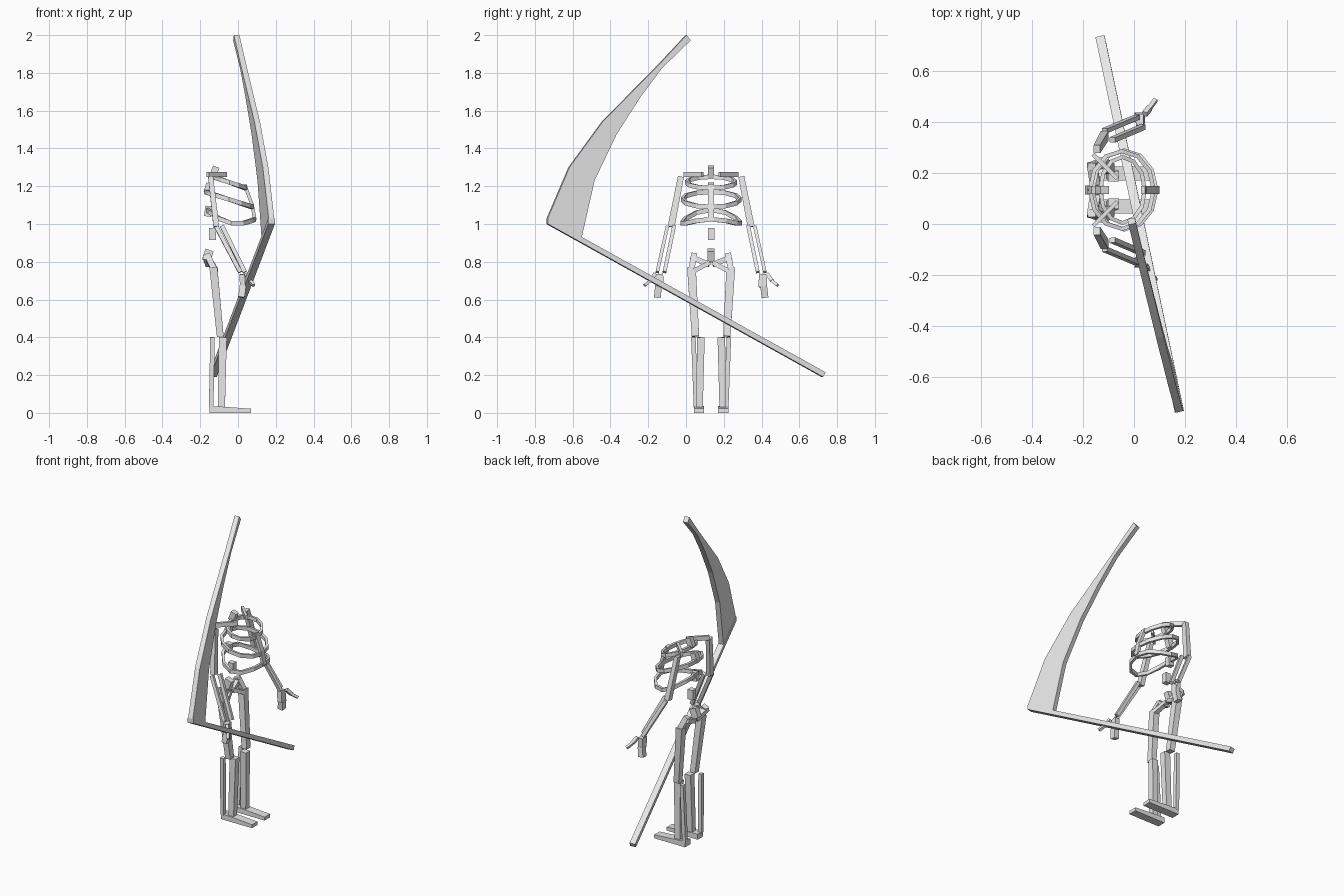
import bpy, bmesh, math
from mathutils import Vector as V

if "Cube" in bpy.data.objects:
    bpy.data.objects.remove(bpy.data.objects["Cube"])

MID = 0.133  # y of the skeleton's symmetry plane
grey = bpy.data.materials.new("pale_grey")
grey.diffuse_color = (0.8, 0.8, 0.8, 1)
grey.use_nodes = True
grey.node_tree.nodes["Principled BSDF"].inputs["Base Color"].default_value = grey.diffuse_color


def finish(name, bm):
    bmesh.ops.recalc_face_normals(bm, faces=bm.faces)
    me = bpy.data.meshes.new(name)
    bm.to_mesh(me)
    bm.free()
    me.materials.append(grey)
    ob = bpy.data.objects.new(name, me)
    bpy.context.collection.objects.link(ob)
    return ob


def sweep(name, loops, closed=False):
    """Skin a list of equal-length point loops."""
    bm = bmesh.new()
    vs = [[bm.verts.new(p) for p in lp] for lp in loops]
    n, m = len(vs), len(vs[0])
    for i in range(n if closed else n - 1):
        a, b = vs[i], vs[(i + 1) % n]
        for k in range(m):
            bm.faces.new((a[k], a[(k + 1) % m], b[(k + 1) % m], b[k]))
    if not closed:
        bm.faces.new(vs[0])
        bm.faces.new(vs[-1])
    return finish(name, bm)


CORNERS = ((-1, -1), (1, -1), (1, 1), (-1, 1))


def beam(name, p, q, w, d, taper=1.0):
    """Box bone from p to q; w is its sideways size, d its front-back size."""
    p, q = V(p), V(q)
    ax = (q - p).normalized()
    ref = V((1, 0, 0)) if abs(ax.x) < 0.8 else V((0, 0, 1))
    side = ax.cross(ref).normalized()
    fwd = side.cross(ax).normalized()
    sweep(name, [[c + side * a * w * s / 2 + fwd * b * d * s / 2 for a, b in CORNERS]
                 for c, s in ((p, 1.0), (q, taper))])


def prism(name, pts, off):
    """Flat outline thickened by the vector off, centred on the outline."""
    off = V(off)
    sweep(name, [[V(p) - off / 2 for p in pts], [V(p) + off / 2 for p in pts]])


def rib(name, x0, x1, ry, zback, zfront, sag, n=12):
    cx, rx = (x0 + x1) / 2, (x1 - x0) / 2
    loops = []
    for i in range(n):
        t = 2 * math.pi * i / n
        c, s = math.cos(t), math.sin(t)
        z = (zback + zfront) / 2 + (zfront - zback) / 2 * c - sag * s * s
        out = V((c / rx, s / ry, 0)).normalized()
        ctr = V((cx + (rx - 0.008) * c, MID + (ry - 0.008) * s, z))
        loops.append([ctr + out * a * 0.008 + V((0, 0, b * 0.012)) for a, b in CORNERS])
    sweep(name, loops, closed=True)


# Rib cage
rib("upper_rib", -0.14, 0.05, 0.137, 1.25, 1.19, 0.0)
rib("middle_rib", -0.18, 0.085, 0.160, 1.17, 1.09, 0.0)
rib("lower_rib", -0.17, 0.095, 0.163, 1.075, 1.025, 0.045)
beam("upper_sternum", (0.035, MID, 1.21), (0.075, MID, 1.10), 0.032, 0.018)
beam("lower_sternum", (0.075, MID, 1.10), (0.090, MID, 1.02), 0.032, 0.018)

# Spine
beam("neck", (-0.135, MID, 1.25), (-0.115, MID, 1.303), 0.032, 0.036)
beam("upper_vertebra", (-0.165, MID, 1.165), (-0.15, MID, 1.215), 0.032, 0.036)
beam("middle_vertebra", (-0.162, MID, 1.04), (-0.155, MID, 1.095), 0.032, 0.036)
beam("lower_vertebra", (-0.135, MID, 0.915), (-0.135, MID, 0.978), 0.034, 0.036)
beam("sacrum", (-0.17, MID, 0.805), (-0.15, MID, 0.862), 0.036, 0.045)

# Paired bones
for s, side in ((-1, "right"), (1, "left")):
    def at(x, off, z):
        return (x, MID + s * off, z)

    def bone(part, p, q, w, d, taper=1.0):
        beam(side + "_" + part, at(*p), at(*q), w, d, taper)

    # shoulder and arm
    bone("collarbone", (-0.16, 0.14, 1.262), (-0.065, 0.045, 1.262), 0.028, 0.016)
    bone("upper_arm", (-0.145, 0.160, 1.25), (-0.115, 0.212, 0.985), 0.032, 0.026, 1.15)
    bone("outer_forearm", (-0.115, 0.232, 0.985), (0.012, 0.285, 0.745), 0.018, 0.022)
    bone("inner_forearm", (-0.085, 0.196, 0.99), (0.036, 0.247, 0.745), 0.02, 0.022)
    bone("palm", (0.022, 0.276, 0.735), (0.026, 0.272, 0.665), 0.044, 0.03)
    bone("fingers", (0.026, 0.278, 0.672), (0.018, 0.285, 0.612), 0.036, 0.034)
    bone("thumb_base", (0.042, 0.297, 0.735), (0.062, 0.322, 0.70), 0.02, 0.02)
    bone("thumb_tip", (0.062, 0.322, 0.70), (0.084, 0.352, 0.675), 0.016, 0.016)

    # hip bones around an open triangle
    bone("hip_crest", (-0.165, 0.105, 0.825), (-0.15, 0.01, 0.785), 0.028, 0.04)
    bone("hip_front", (-0.145, 0.01, 0.795), (-0.12, 0.09, 0.752), 0.024, 0.03)
    bone("hip_side", (-0.165, 0.09, 0.84), (-0.125, 0.105, 0.755), 0.032, 0.032)

    # leg and foot
    bone("thigh", (-0.130, 0.104, 0.77), (-0.094, 0.083, 0.405), 0.046, 0.042, 0.85)
    bone("shin", (-0.080, 0.054, 0.40), (-0.088, 0.062, 0.03), 0.04, 0.042, 0.9)
    bone("rear_shin", (-0.135, 0.094, 0.40), (-0.142, 0.080, 0.03), 0.024, 0.024)
    prism(side + "_foot", [at(x, 0.064, z) for x, z in
          ((-0.15, 0), (0.07, 0), (0.07, 0.022), (-0.07, 0.032), (-0.15, 0.036))],
          (0, 0.054, 0))


# Scythe, drawn in its own slightly turned plane
def on_plane(y, z):
    return (0.035 - 0.223 * y - 0.021 * z, y, z)


NORMAL = V((1, 0.223, 0.021)).normalized()
prism("scythe_pole", [on_plane(y, z) for y, z in
      ((-0.735, 1.03), (0.735, 0.215), (0.722, 0.19), (-0.735, 1.0))], NORMAL * 0.036)
prism("scythe_blade", [on_plane(y, z) for y, z in
      ((-0.735, 1.03), (-0.62, 1.30), (-0.445, 1.54), (-0.14, 1.85), (0, 2.0),
       (0.022, 1.972), (-0.13, 1.825), (-0.245, 1.67), (-0.37, 1.475),
       (-0.487, 1.23), (-0.555, 0.93))], NORMAL * 0.03)
